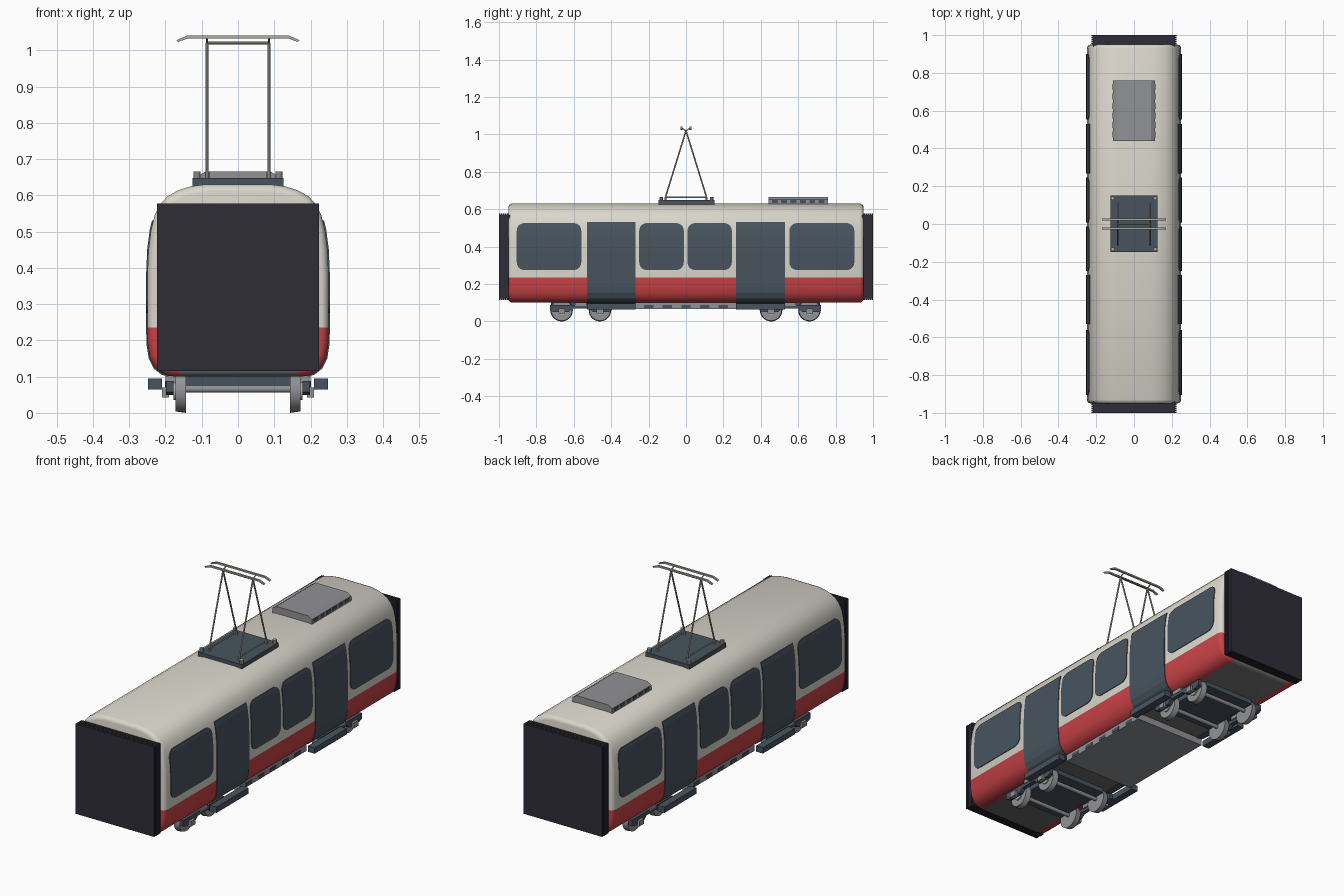
import bpy, bmesh, math
from mathutils import Vector

if "Cube" in bpy.data.objects:
    bpy.data.objects.remove(bpy.data.objects["Cube"])


def mat(name, r, g, b):
    m = bpy.data.materials.new(name)
    lin = lambda c: ((c / 255 + 0.055) / 1.055) ** 2.4
    m.diffuse_color = (lin(r), lin(g), lin(b), 1)
    m.use_nodes = True
    m.node_tree.nodes["Principled BSDF"].inputs["Base Color"].default_value = m.diffuse_color
    return m


CREAM = mat("cream", 218, 214, 204)
RED = mat("red", 200, 66, 70)
SLATE = mat("slate", 72, 84, 94)
BLACK = mat("bellows_black", 47, 45, 57)
GREY = mat("grey", 145, 146, 150)
FLOOR = mat("floor_grey", 112, 112, 112)
METAL = mat("pale_metal", 176, 174, 166)


def finish(bm, name, mats, smooth=False):
    bmesh.ops.recalc_face_normals(bm, faces=bm.faces)
    me = bpy.data.meshes.new(name)
    bm.to_mesh(me)
    bm.free()
    ob = bpy.data.objects.new(name, me)
    bpy.context.collection.objects.link(ob)
    for m in mats:
        me.materials.append(m)
    if smooth:
        bpy.ops.object.select_all(action='DESELECT')
        ob.select_set(True)
        bpy.context.view_layer.objects.active = ob
        bpy.ops.object.shade_smooth_by_angle(angle=math.radians(35))
    return ob


def box(name, m, x0, x1, y0, y1, z0, z1):
    bm = bmesh.new()
    bmesh.ops.create_cube(bm, size=1)
    for v in bm.verts:
        v.co = ((x0 + x1) / 2 + v.co.x * (x1 - x0), (y0 + y1) / 2 + v.co.y * (y1 - y0),
                (z0 + z1) / 2 + v.co.z * (z1 - z0))
    return finish(bm, name, [m])


def rod(name, m, a, b, r, n=8, r2=None):
    a, b = Vector(a), Vector(b)
    bm = bmesh.new()
    bmesh.ops.create_cone(bm, cap_ends=True, segments=n, radius1=r,
                          radius2=r if r2 is None else r2, depth=(b - a).length)
    q = (b - a).to_track_quat('Z', 'Y')
    for v in bm.verts:
        v.co = q @ v.co + (a + b) / 2
    return finish(bm, name, [m], True)


def prism(name, m, pts, axis, lo, hi):
    """Extrude a 2D outline along x (points are y, z) or y (points are x, z)."""
    bm = bmesh.new()
    put = (lambda p, d: (d, p[0], p[1])) if axis == 'x' else (lambda p, d: (p[0], d, p[1]))
    a = [bm.verts.new(put(p, lo)) for p in pts]
    b = [bm.verts.new(put(p, hi)) for p in pts]
    bm.faces.new(a)
    bm.faces.new(b)
    for i in range(len(pts)):
        j = (i + 1) % len(pts)
        bm.faces.new((a[i], a[j], b[j], b[i]))
    return finish(bm, name, [m])


# Car body: half cross-section from floor to roof, lofted with rounded ends
HALF = [(0.17, .10), (0.19, .102), (0.21, .109), (0.23, .125), (0.243, .152), (0.249, .19),
        (0.25, .235), (0.25, .38), (0.247, .45), (0.24, .505), (0.23, .545), (0.215, .575),
        (0.195, .597), (0.165, .614), (0.13, .625), (0.09, .63)]


def half_width(z):
    for (xa, za), (xb, zb) in zip(HALF, HALF[1:]):
        if za <= z <= zb:
            return xa + (xb - xa) * (z - za) / (zb - za)
    return HALF[-1][0]


def body():
    bm = bmesh.new()
    full = HALF + [(-x, z) for x, z in reversed(HALF)]
    n, k = len(full), len(HALF)
    stations = [(.95, .02), (.948, .012), (.942, .005), (.93, 0)]
    stations = [(-y, o) for y, o in stations] + [(y, o) for y, o in reversed(stations)]

    def mid(i):
        i = min(i, n - 2 - i) if i < n - 1 else -1
        if i < 0:
            return 2
        return 1 if i < 6 else 0
    rings = []
    for y, o in stations:
        sx, sz = 1 - o / .25, 1 - o / .265
        rings.append([bm.verts.new((x * sx, y, z if abs(z - .235) < 1e-6 else .365 + (z - .365) * sz))
                      for x, z in full])
    for a, b in zip(rings, rings[1:]):
        for i in range(n):
            j = (i + 1) % n
            bm.faces.new((a[i], a[j], b[j], b[i])).material_index = mid(i)
    for r in (rings[0], rings[-1]):
        for i in range(k - 1):
            f = bm.faces.new((r[i], r[i + 1], r[n - 2 - i], r[n - 1 - i]))
            f.material_index = 1 if i < 6 else 0
    finish(bm, "car_body", [CREAM, RED, FLOOR], True)


body()


# Windows and doors: thin plates following the curve of the side wall
def side_panel(name, s, y0, y1, z0, z1, r):
    levels = {z0, z1} | {z for _, z in HALF if z0 < z < z1}
    if r:
        for i in range(6):
            d = r * (1 - math.cos(i * math.pi / 10))
            levels |= {z0 + d, z1 - d}
    bm = bmesh.new()
    prev = None
    for z in sorted(levels):
        t = max(0, r - min(z - z0, z1 - z))
        ins = r - math.sqrt(max(0, r * r - t * t))
        x = s * half_width(z)
        row = [bm.verts.new((x, y0 + ins, z)), bm.verts.new((x, y1 - ins, z))]
        if prev:
            bm.faces.new((prev[0], prev[1], row[1], row[0]))
        prev = row
    ob = finish(bm, name, [SLATE])
    sol = ob.modifiers.new("thickness", 'SOLIDIFY')
    sol.thickness, sol.offset = .007, 0


for s in (-1, 1):
    for y0, y1 in ((-.905, -.56), (-.25, -.012), (.008, .245), (.553, .90)):
        side_panel("window", s, y0, y1, .275, .525, .04)
    for y0, y1 in ((-.53, -.27), (.268, .53)):
        side_panel("door", s, y0, y1, .10, .53, 0)
        a, b = sorted((s * .21, s * .248))
        box("door_step", SLATE, a, b, y0, y1, .065, .095)

# Gangway bellows: ribs around a core at both ends
for s in (-1, 1):
    a, b = sorted((s * .94, s * .998))
    box("bellows_core", BLACK, -.216, .216, a, b, .122, .57)
    for i in range(5):
        a, b = sorted((s * (.95 + i * .0105), s * (.958 + i * .0105)))
        box("bellows_rib", BLACK, -.224, .224, a, b, .115, .577)

# Underfloor equipment with side vents
box("underfloor_box", GREY, -.2, .2, -.27, .27, .066, .101)
for s in (-1, 1):
    for i in range(5):
        y = -.2 + i * .1
        a, b = sorted((s * .199, s * .202))
        box("underfloor_vent", SLATE, a, b, y - .025, y + .025, .071, .088)

# Bogies: bolster, side frames, wheels, axles and axle boxes
for c in (-.5625, .5575):
    box("bogie_bolster", SLATE, -.142, .142, c - .16, c + .16, .076, .1)
    for s in (-1, 1):
        side = [(-.165, .088), (-.165, .058), (-.145, .05), (-.065, .05), (-.045, .068),
                (.045, .068), (.065, .05), (.145, .05), (.165, .058), (.165, .088)]
        a, b = sorted((s * .178, s * .198))
        prism("bogie_side_frame", SLATE, [(c + y, z) for y, z in side], 'x', a, b)
        box("bogie_spring_seat", GREY, min(s * .172, s * .2), max(s * .172, s * .2),
            c - .03, c + .03, .082, .102)
        for d in (-.1025, .1025):
            y = c + d
            rod("wheel", GREY, (s * .143, y, .06), (s * .172, y, .06), .06, 28, .056)
            rod("wheel_hub", METAL, (s * .17, y, .06), (s * .178, y, .06), .025, 16)
            a, b = sorted((s * .19, s * .21))
            box("axle_box", GREY, a, b, y - .018, y + .018, .042, .07)
    for d in (-.1025, .1025):
        rod("axle", GREY, (-.15, c + d, .066), (.15, c + d, .066), .01, 12)

# Roof cooling unit with sloped shoulders and side vents
prism("cooling_unit", GREY, [(-.112, .622), (.112, .622), (.112, .652), (.09, .666),
                             (-.09, .666), (-.112, .652)], 'y', .44, .76)
for s in (-1, 1):
    for i in range(6):
        y = .475 + i * .05
        a, b = sorted((s * .111, s * .114))
        box("cooling_vent", SLATE, a, b, y - .016, y + .016, .634, .649)

# Current collector: base, insulators, arms and contact strips
box("collector_base", SLATE, -.125, .125, -.148, .152, .626, .648)
for x in (-.113, .113):
    for y in (-.133, .137):
        rod("insulator", METAL, (x, y, .646), (x, y, .666), .01, 10)
for x in (-.085, .085):
    rod("collector_rail", METAL, (x, -.11, .664), (x, .11, .664), .004)
    for y in (-.11, .11):
        rod("collector_arm", METAL, (x, y, .664), (x, 0, 1.02), .004)
        rod("arm_pivot", METAL, (x, y, .646), (x, y, .666), .006)
rod("collector_crossbar", METAL, (-.087, 0, 1.02), (.087, 0, 1.02), .004)
strip = [(-.14, 1.041), (.14, 1.041), (.17, 1.028), (.165, 1.023), (.138, 1.033),
         (-.138, 1.033), (-.165, 1.023), (-.17, 1.028)]
for y in (-.024, .024):
    prism("contact_strip", METAL, strip, 'y', y - .005, y + .005)
    for x in (-.085, .085):
        rod("strip_bracket", METAL, (x, 0, 1.02), (x, y, 1.034), .003, 6)
